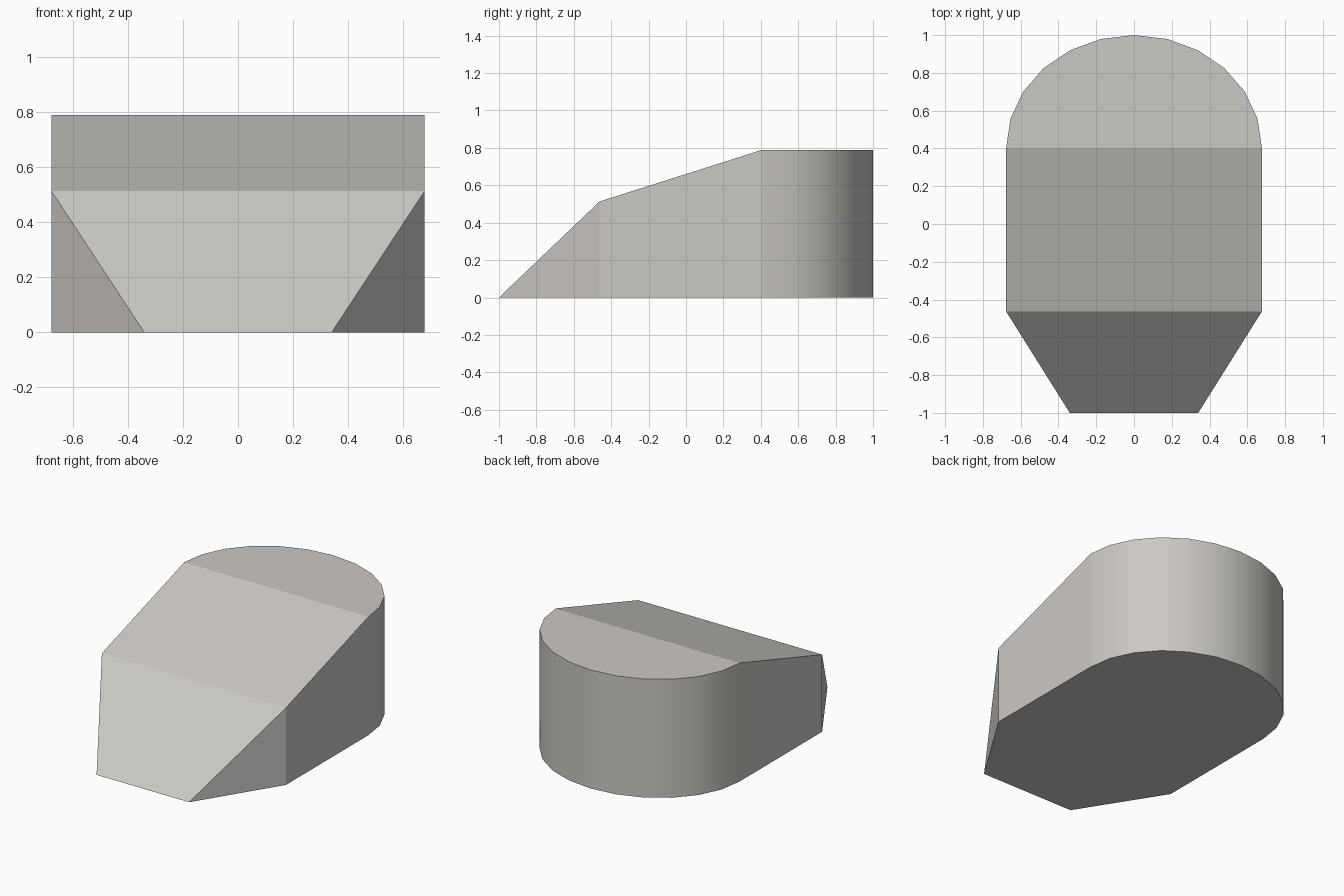
import bpy, bmesh, math

if "Cube" in bpy.data.objects:
    bpy.data.objects.remove(bpy.data.objects["Cube"])

W, NOSE_W = 0.677, 0.34          # half widths of body and nose
Y_BACK, Y_BREAK, Y_TIP = 0.402, -0.463, -1.0
H, H_BREAK = 0.788, 0.513
SEG = 12                         # sides of the rounded back

mat = bpy.data.materials.new("warm grey")
mat.diffuse_color = (0.60, 0.58, 0.55, 1)
mat.use_nodes = True
mat.node_tree.nodes["Principled BSDF"].inputs["Base Color"].default_value = mat.diffuse_color

bm = bmesh.new()

# plan outline, counter-clockwise: rounded back, then tapered nose
arc = [(W * math.cos(math.pi * i / SEG), Y_BACK + (1 - Y_BACK) * math.sin(math.pi * i / SEG))
       for i in range(SEG + 1)]
outline = arc + [(-W, Y_BREAK), (-NOSE_W, Y_TIP), (NOSE_W, Y_TIP), (W, Y_BREAK)]
low = [bm.verts.new((x, y, 0)) for x, y in outline]


# top ring follows the sloping roof and meets the base at the nose tip
def raised(v):
    if v.co.y <= Y_TIP + 1e-4:
        return v
    z = H if v.co.y > Y_BACK - 1e-3 else H_BREAK
    return bm.verts.new((v.co.x, v.co.y, z))


high = [raised(v) for v in low]

# base and roof faces
bm.faces.new(low[::-1])
n = SEG
bm.faces.new(high[:n + 1])
bm.faces.new([high[0], high[n], high[n + 1], high[n + 4]])
bm.faces.new([high[n + 4], high[n + 1], high[n + 2], high[n + 3]])

# walls: quads round the body, triangles at the nose
for i in range(len(low)):
    j = (i + 1) % len(low)
    ring = list(dict.fromkeys([low[i], low[j], high[j], high[i]]))
    if len(ring) > 2:
        face = bm.faces.new(ring)
        face.smooth = i < SEG

# keep the rims of the smooth wall crisp
bm.normal_update()
for e in bm.edges:
    if len(e.link_faces) == 2 and not all(f.smooth for f in e.link_faces):
        e.smooth = False

mesh = bpy.data.meshes.new("sloped_block")
bm.to_mesh(mesh)
bm.free()
mesh.materials.append(mat)
obj = bpy.data.objects.new("sloped_block", mesh)
bpy.context.collection.objects.link(obj)
